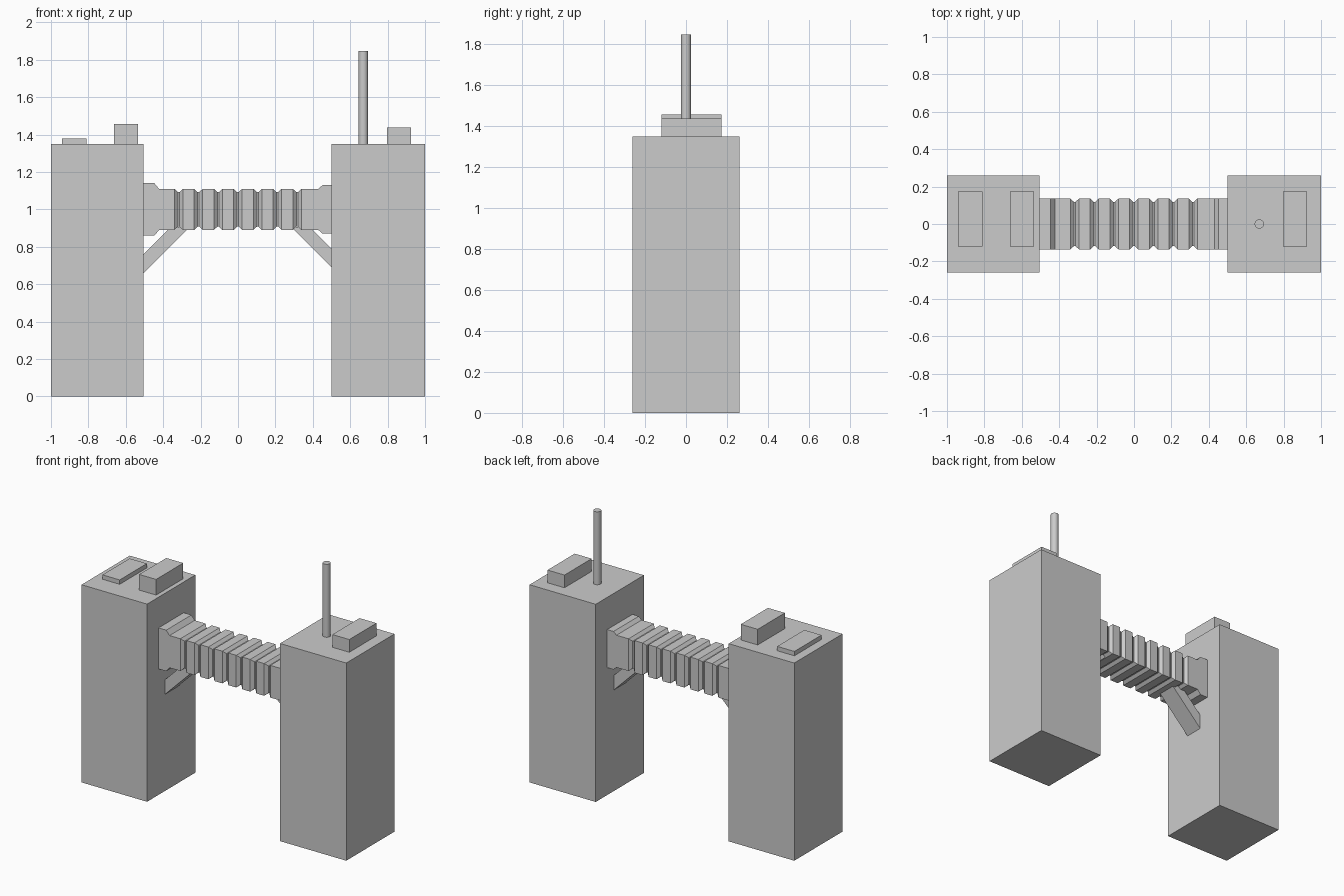
import bpy, bmesh

if "Cube" in bpy.data.objects:
    bpy.data.objects.remove(bpy.data.objects["Cube"])


def mesh_object(name, bm):
    bmesh.ops.recalc_face_normals(bm, faces=bm.faces[:])
    me = bpy.data.meshes.new(name)
    bm.to_mesh(me)
    bm.free()
    ob = bpy.data.objects.new(name, me)
    bpy.context.collection.objects.link(ob)
    return ob


def loft(name, rings):
    """Skin a list of closed vertex rings and cap both ends."""
    bm = bmesh.new()
    loops = [[bm.verts.new(p) for p in ring] for ring in rings]
    n = len(loops[0])
    for a, b in zip(loops, loops[1:]):
        for i in range(n):
            j = (i + 1) % n
            bm.faces.new((a[i], a[j], b[j], b[i]))
    bm.faces.new(loops[0])
    bm.faces.new(loops[-1])
    return mesh_object(name, bm)


def box(name, x0, x1, y0, y1, z0, z1):
    return loft(name, [[(x0, y0, z), (x1, y0, z), (x1, y1, z), (x0, y1, z)]
                       for z in (z0, z1)])


# Twin towers
ROOF = 1.35
box("left_tower", -1.0, -0.505, -0.26, 0.26, 0, ROOF)
box("right_tower", 0.5, 1.0, -0.26, 0.26, 0, ROOF)

# Rooftop units
for name, x0, x1, top in (("roof_hatch", -0.94, -0.81, 1.38),
                          ("left_roof_unit", -0.663, -0.535, 1.457),
                          ("right_roof_unit", 0.797, 0.925, 1.437)):
    box(name, x0, x1, -0.12, 0.173, ROOF, top)

# Antenna mast
bpy.ops.mesh.primitive_cylinder_add(vertices=24, radius=0.025, depth=0.498,
                                    location=(0.67, 0, ROOF + 0.249))
mast = bpy.context.object
mast.name = "antenna_mast"
bpy.ops.object.shade_smooth_by_angle()

# Ribbed skybridge: stations of (x, half width, half height)
W, H, D = 0.136, 0.11, 0.018
stations = [(-0.505, W, 0.14), (-0.447, W, 0.14), (-0.422, W, H)]
for i in range(7):
    c = -0.317 + 0.1055 * i
    stations += [(c - 0.023, W, H), (c - 0.004, W - D, H - D),
                 (c + 0.004, W - D, H - D), (c + 0.023, W, H)]
stations += [(0.43, W, H), (0.452, W, 0.13), (0.5, W, 0.13)]
loft("skybridge", [[(x, -w, 1 - h), (x, w, 1 - h), (x, w, 1 + h), (x, -w, 1 + h)]
                   for x, w, h in stations])

# Diagonal braces from tower wall to bridge underside
for name, wall, low, s in (("left_brace", -0.505, 0.66, 1),
                           ("right_brace", 0.5, 0.69, -1)):
    top = 0.905
    profile = [(wall, low), (wall + s * (top - low), top),
               (wall + s * (top - low - 0.1), top), (wall, low + 0.1)]
    loft(name, [[(x, y, z) for x, z in profile] for y in (-0.064, 0.064)])
